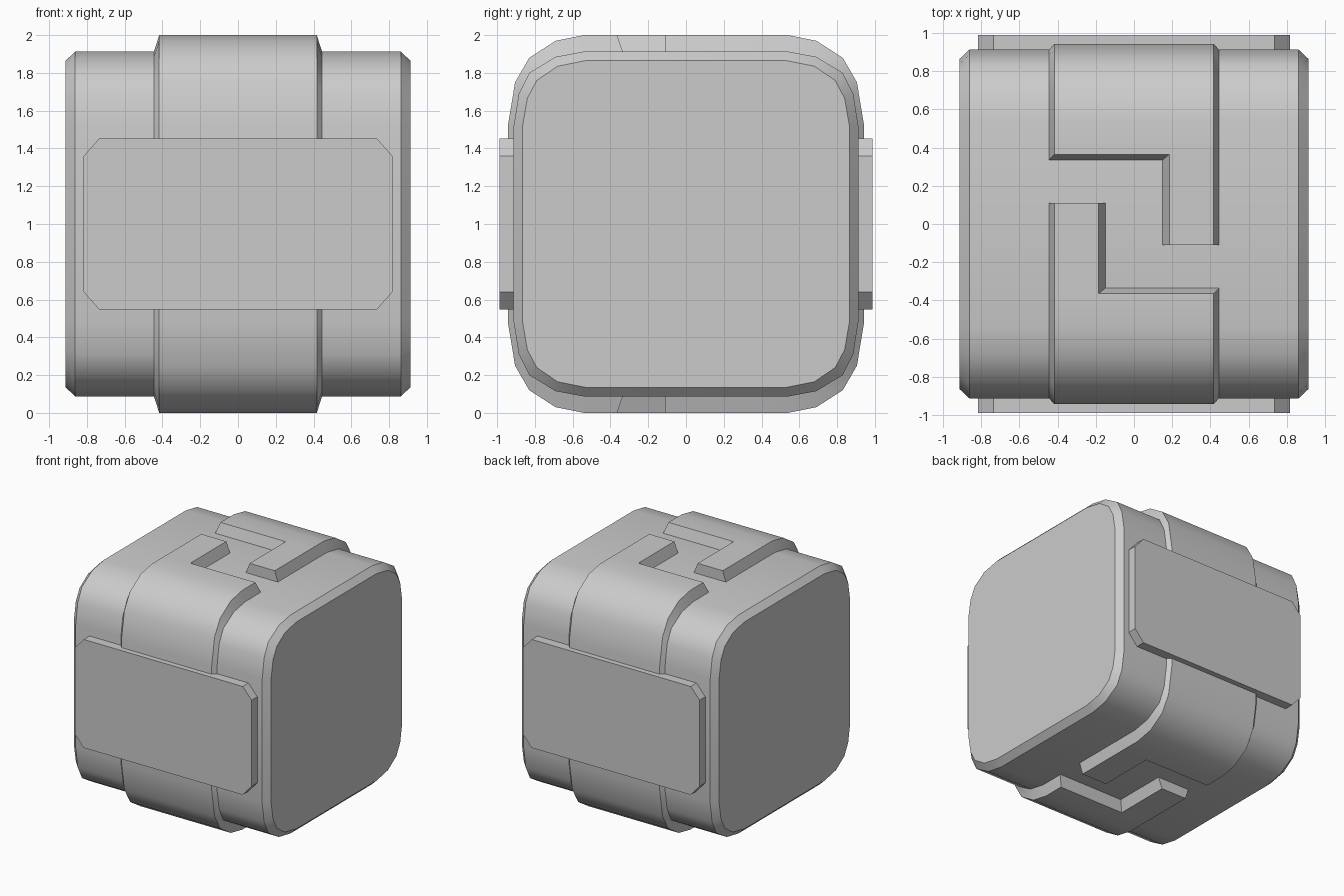
import bpy, bmesh, math

old = bpy.data.objects.get("Cube")
if old:
    bpy.data.objects.remove(old, do_unlink=True)

grey = bpy.data.materials.new("light_grey")
grey.use_nodes = True
GREY = (0.6, 0.6, 0.6, 1)
grey.diffuse_color = GREY
grey.node_tree.nodes["Principled BSDF"].inputs["Base Color"].default_value = GREY

# Corner profiles (y, z) about the centre, running from the top to the side
BODY = [(0.54, 0.913), (0.69, 0.885), (0.83, 0.80), (0.885, 0.69), (0.912, 0.52)]
CAP = [(0.53, 0.865), (0.68, 0.835), (0.79, 0.76), (0.84, 0.665), (0.865, 0.52)]
BAND = [(0.54, 1.0), (0.69, 0.97), (0.83, 0.88), (0.905, 0.75), (0.943, 0.52)]


def finish(bm, name, turn=0, mirror=False):
    """Turn a bmesh into a shaded object centred at z = 1."""
    bmesh.ops.recalc_face_normals(bm, faces=bm.faces)
    mesh = bpy.data.meshes.new(name)
    bm.to_mesh(mesh)
    bm.free()
    mesh.materials.append(grey)
    obj = bpy.data.objects.new(name, mesh)
    bpy.context.collection.objects.link(obj)
    obj.location.z = 1
    obj.rotation_euler.z = turn
    bpy.ops.object.select_all(action='DESELECT')
    obj.select_set(True)
    bpy.context.view_layer.objects.active = obj
    if mirror:
        mod = obj.modifiers.new("mirror_below", 'MIRROR')
        mod.use_axis = (False, False, True)
        bpy.ops.object.modifier_apply(modifier=mod.name)
    bpy.ops.object.shade_smooth_by_angle(angle=math.radians(36))


def full_loop(corner):
    """Repeat one corner into a closed four-corner outline."""
    back = corner[::-1]
    return (corner + [(y, -z) for y, z in back]
            + [(-y, -z) for y, z in corner] + [(-y, z) for y, z in back])


# Rounded body with chamfered end caps
bm = bmesh.new()
rings = []
for x, corner in ((-0.912, CAP), (-0.862, BODY), (0.862, BODY), (0.912, CAP)):
    rings.append([bm.verts.new((x, y, z)) for y, z in full_loop(corner)])
for a, b in zip(rings, rings[1:]):
    for i in range(len(a)):
        j = (i + 1) % len(a)
        bm.faces.new((a[i], a[j], b[j], b[i]))
bm.faces.new(rings[0])
bm.faces.new(rings[-1])
finish(bm, "body")

# Raised band halves, each with a tab reaching past the middle
OUT, TOP, TAB_TOP, TAB_OUT, TAB_END = 0.445, 0.417, -0.185, -0.15, 0.11
inner = [(0.335, 0.913)] + BODY + [(0.912, 0)]
outer = [(0.365, 1.0)] + BAND + [(0.943, 0)]


def band_half(name, turn):
    bm = bmesh.new()

    def v(x, y, z):
        return bm.verts.new((x, y, z))

    rows = []
    for (yi, zi), (yo, zo) in zip(inner, outer):
        rows.append([v(-OUT, -yi, zi), v(-TOP, -yo, zo), v(TAB_TOP, -yo, zo),
                     v(TOP, -yo, zo), v(OUT, -yi, zi)])
    for a, b in zip(rows, rows[1:]):
        for i in range(4):
            bm.faces.new((a[i], a[i + 1], b[i + 1], b[i]))
    # tab and the sloped wall beside it
    bl, tl, tm, tr, br = rows[0]
    foot = v(TAB_OUT, -inner[0][0], inner[0][1])
    start = [bl, tl, tm, foot]
    end = [v(s.co.x, TAB_END, s.co.z) for s in start]
    for i in range(3):
        bm.faces.new((start[i], start[i + 1], end[i + 1], end[i]))
    bm.faces.new(end)
    bm.faces.new((tm, tr, br, foot))
    finish(bm, name, turn, mirror=True)


# Plate with clipped corners
def plate(name, turn):
    bm = bmesh.new()
    outline = [(0.735, 0.453), (0.817, 0.36), (0.817, -0.36), (0.735, -0.453)]
    outline += [(-x, -z) for x, z in outline]
    face = bm.faces.new([bm.verts.new((x, -0.988, z)) for x, z in outline])
    side = bmesh.ops.extrude_face_region(bm, geom=[face], use_keep_orig=True)
    verts = [g for g in side["geom"] if isinstance(g, bmesh.types.BMVert)]
    bmesh.ops.translate(bm, verts=verts, vec=(0, 0.08, 0))
    finish(bm, name, turn)


for word, turn in (("front", 0), ("back", math.pi)):
    band_half(word + "_band", turn)
    plate(word + "_plate", turn)
